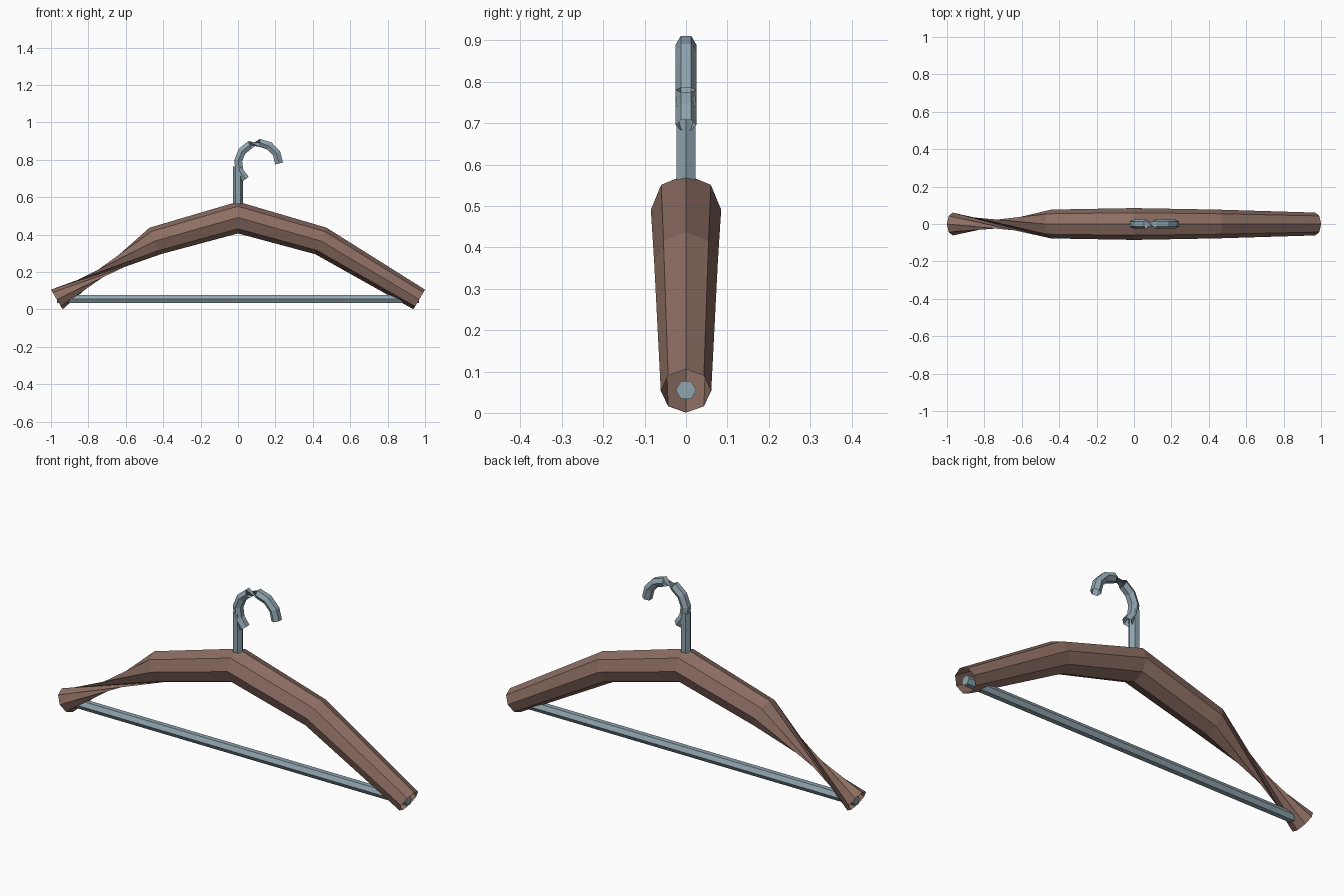
import bpy
import math
from mathutils import Vector

if "Cube" in bpy.data.objects:
    bpy.data.objects.remove(bpy.data.objects["Cube"])


def material(name, color):
    m = bpy.data.materials.new(name)
    m.diffuse_color = (*color, 1)
    m.use_nodes = True
    m.node_tree.nodes["Principled BSDF"].inputs["Base Color"].default_value = m.diffuse_color
    return m


wood = material("wood", (0.266, 0.156, 0.125))
metal = material("metal", (0.279, 0.371, 0.423))


def add_mesh(name, verts, faces, mat):
    me = bpy.data.meshes.new(name)
    me.from_pydata(verts, [], faces)
    me.materials.append(mat)
    ob = bpy.data.objects.new(name, me)
    bpy.context.collection.objects.link(ob)
    return ob


def sweep(name, path, radii, sides, half_turned, mat):
    """Open tube along a path in the XZ plane; listed rings are turned by 180 degrees."""
    pts = [Vector((x, 0, z)) for x, z in path]
    last = len(pts) - 1
    side = Vector((0, 1, 0))
    verts, faces = [], []
    for i, p in enumerate(pts):
        t = Vector((0, 0, 0))
        if i > 0:
            t += (p - pts[i - 1]).normalized()
        if i < last:
            t += (pts[i + 1] - p).normalized()
        t.normalize()
        up = Vector((-t.z, 0, t.x))
        turn = math.pi if i in half_turned else 0
        for j in range(sides):
            a = turn + 2 * math.pi * j / sides
            verts.append(p + radii[i] * (math.cos(a) * side + math.sin(a) * up))
    for i in range(last):
        for j in range(sides):
            k = (j + 1) % sides
            faces.append((i * sides + j, i * sides + k,
                          (i + 1) * sides + k, (i + 1) * sides + j))
    return add_mesh(name, verts, faces, mat)


def hex_bar(name, radius, length, location, rotation, mat):
    bpy.ops.mesh.primitive_cylinder_add(vertices=6, radius=radius, depth=length,
                                        location=location, rotation=rotation)
    ob = bpy.context.object
    ob.name = name
    ob.data.materials.append(mat)
    return ob


# Wooden shoulders, with the half twist in the left arm
sweep("shoulder_bar",
      [(-0.969, 0.053), (-0.443, 0.366), (0, 0.491), (0.443, 0.366), (0.969, 0.053)],
      [0.061, 0.077, 0.085, 0.077, 0.061], 8, {0}, wood)

# Trouser rod between the arm ends
hex_bar("trouser_rod", 0.025, 1.936, (0, 0, 0.055), (0, math.pi / 2, math.pi / 2 * 0), metal)
rod = bpy.context.object
rod.rotation_euler = (math.pi / 2, 0, math.pi / 2)   # points of the hexagon to the sides
for v in rod.data.vertices:
    v.co.x, v.co.y = v.co.y, -v.co.x

# Straight stem, points of the hexagon along x
hex_bar("hook_stem", 0.026, 0.265, (0, 0, 0.6325), (0, 0, math.pi / 6), metal)

# Curved hook, pinched by a half twist near the top
angles = [math.radians(230 - 230 * i / 8) for i in range(9)]
sweep("hook",
      [(0.11 + 0.11 * math.cos(a), 0.78 + 0.11 * math.sin(a)) for a in angles],
      [0.025] * 9, 6, {0, 1, 2, 3, 4}, metal)
